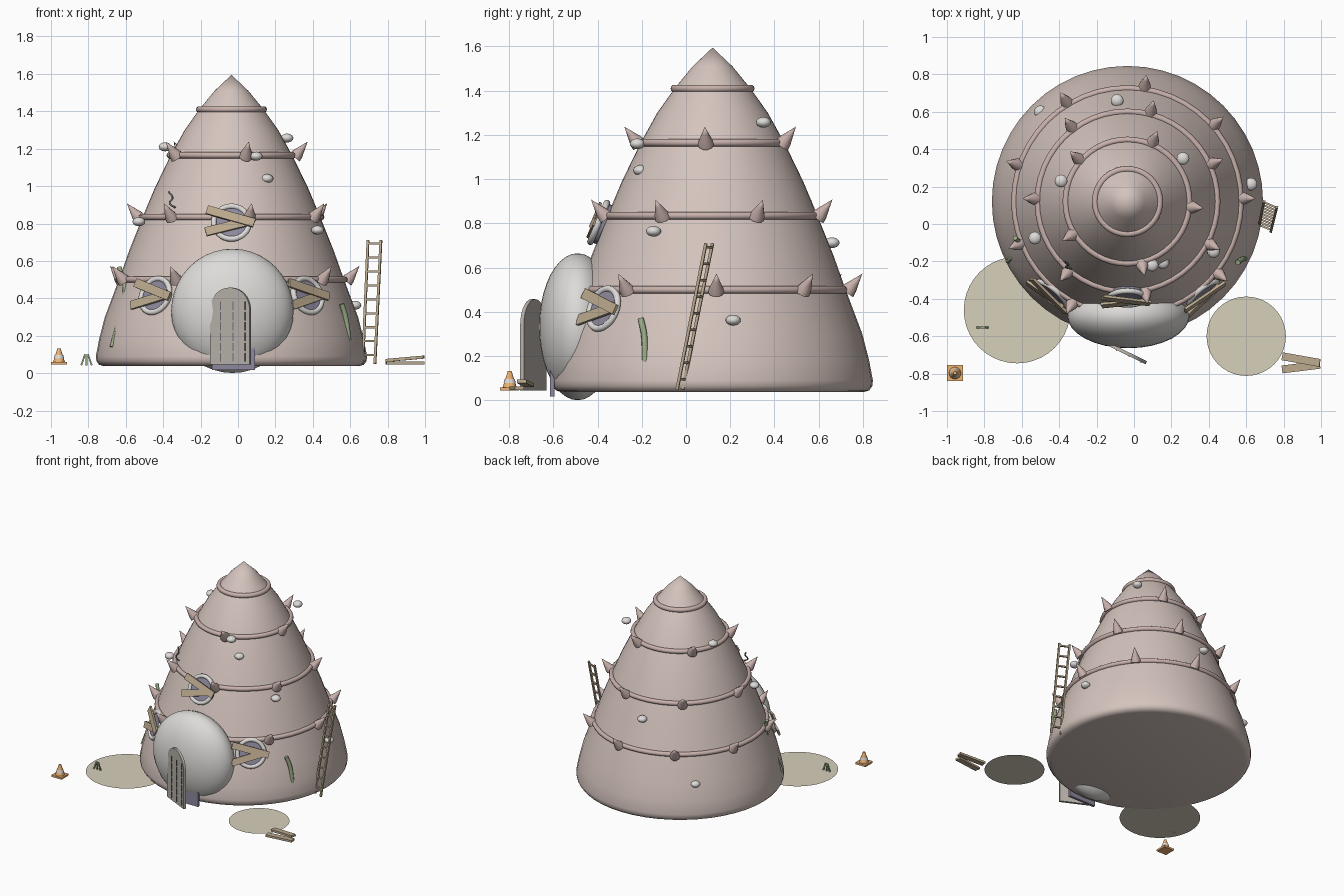
import bpy, bmesh
from math import radians, sin, cos, pi, tau
from mathutils import Matrix, Vector

if "Cube" in bpy.data.objects:
    bpy.data.objects.remove(bpy.data.objects["Cube"])

CX, CY = -0.035, 0.12  # axis of the conical shell


def mat(name, r, g, b):
    m = bpy.data.materials.new(name)
    m.diffuse_color = (r, g, b, 1)
    m.use_nodes = True
    m.node_tree.nodes["Principled BSDF"].inputs["Base Color"].default_value = m.diffuse_color
    return m


SHELL = mat("shell", .66, .55, .51)
RIDGE = mat("ridge", .58, .44, .41)
PALE = mat("pale", .72, .71, .69)
DOOR = mat("door_wood", .48, .44, .40)
DARK = mat("dark_glass", .27, .25, .34)
WOOD = mat("plank_wood", .50, .40, .27)
SAND = mat("sand", .68, .63, .50)
WEED = mat("weed", .33, .42, .24)
ORANGE = mat("orange", .85, .45, .18)
BLACK = mat("charcoal", .15, .15, .16)


def finish(bm, name, m, matrix=Matrix(), smooth=True):
    bmesh.ops.recalc_face_normals(bm, faces=bm.faces)
    me = bpy.data.meshes.new(name)
    bm.to_mesh(me)
    bm.free()
    ob = bpy.data.objects.new(name, me)
    bpy.context.collection.objects.link(ob)
    ob.matrix_world = matrix
    me.materials.append(m)
    if smooth:
        bpy.ops.object.select_all(action='DESELECT')
        ob.select_set(True)
        bpy.context.view_layer.objects.active = ob
        bpy.ops.object.shade_smooth_by_angle(angle=radians(40))
    return ob


def lathe(name, pts, m, matrix, segs=48, closed=False):
    bm = bmesh.new()
    vs = [bm.verts.new((r, 0, z)) for r, z in pts]
    es = [bm.edges.new(p) for p in zip(vs, vs[1:])]
    if closed:
        es.append(bm.edges.new((vs[-1], vs[0])))
    bmesh.ops.spin(bm, geom=vs + es, cent=(0, 0, 0), axis=(0, 0, 1), angle=tau, steps=segs)
    bmesh.ops.remove_doubles(bm, verts=bm.verts, dist=1e-5)
    return finish(bm, name, m, matrix)


def torus(name, R, r, m, matrix, segs=48):
    pts = [(R + r * cos(i * tau / 10), r * sin(i * tau / 10)) for i in range(10)]
    return lathe(name, pts, m, matrix, segs, True)


def ball(name, loc, radii, m, u=24, v=16):
    bm = bmesh.new()
    bmesh.ops.create_uvsphere(bm, u_segments=u, v_segments=v, radius=1)
    return finish(bm, name, m, Matrix.Translation(loc) @ Matrix.Diagonal((*radii, 1)))


def box(name, size, m, matrix):
    bm = bmesh.new()
    bmesh.ops.create_cube(bm, size=1, matrix=Matrix.Diagonal((*size, 1)))
    return finish(bm, name, m, matrix, False)


def bar(name, a, b, w, m):
    a, b = Vector(a), Vector(b)
    q = (b - a).to_track_quat('Z', 'Y').to_matrix().to_4x4()
    return box(name, (w, w, (b - a).length), m, Matrix.Translation((a + b) / 2) @ q)


def arch(name, w, h, d, m, matrix):
    # round-topped slab standing on z = 0
    bm = bmesh.new()
    r = w / 2
    pts = [(-r, 0), (r, 0)] + [(r * cos(i * pi / 14), h - r + r * sin(i * pi / 14)) for i in range(15)]
    f = bm.faces.new([bm.verts.new((x, -d / 2, z)) for x, z in pts])
    ext = bmesh.ops.extrude_face_region(bm, geom=[f])['geom']
    bmesh.ops.translate(bm, vec=(0, d, 0), verts=[v for v in ext if isinstance(v, bmesh.types.BMVert)])
    return finish(bm, name, m, matrix)


def strand(name, pts, r, m, flat=1.0):
    cu = bpy.data.curves.new(name, 'CURVE')
    cu.dimensions = '3D'
    cu.bevel_depth, cu.bevel_resolution, cu.use_fill_caps = r, 2, True
    cu.resolution_u = 8
    sp = cu.splines.new('BEZIER')
    sp.bezier_points.add(len(pts) - 1)
    for p, c in zip(sp.bezier_points, pts):
        p.co = c
        p.handle_left_type = p.handle_right_type = 'AUTO'
    ob = bpy.data.objects.new(name, cu)
    bpy.context.collection.objects.link(ob)
    cu.materials.append(m)


def on_shell(az, r, z, tilt):
    # frame on the shell: X sideways, Y up the slope, Z outward
    a, t = radians(az), radians(tilt)
    out = Vector((cos(a), sin(a), 0))
    up = Vector((0, 0, 1))
    side = Vector((-sin(a), cos(a), 0))
    rot = Matrix((side, up * cos(t) - out * sin(t), out * cos(t) + up * sin(t))).transposed()
    return Matrix.Translation((CX + r * cos(a), CY + r * sin(a), z)) @ rot.to_4x4()


AXIS = Matrix.Translation((CX, CY, 0))

# Conical shell
lathe("shell_body", [(0, .037), (.68, .037), (.708, .045), (.722, .065), (.725, .09), (.708, .18),
                     (.677, .3), (.602, .5), (.545, .66), (.475, .835), (.41, .99), (.325, 1.165),
                     (.25, 1.3), (.172, 1.41), (.09, 1.51), (0, 1.595)], SHELL, AXIS)

# Ridges with thorny spikes: z, radius, spike count, first angle
for i, (z, r, n, a0) in enumerate([(.5, .605, 9, 1.5), (.835, .48, 7, 24), (1.165, .33, 5, -5), (1.41, .173, 0, 0)]):
    torus(f"ridge_{i}", r, .017, RIDGE, AXIS @ Matrix.Translation((0, 0, z)))
    for k in range(n):
        fr = on_shell(a0 + k * 360 / n, r + .01, z - .01, 50)
        lathe(f"spike_{i}_{k}", [(0, 0), (.036, 0), (.031, .025), (.014, .07), (0, .108)], RIDGE, fr, 10)

# Barnacles
for i, p in enumerate([(-.09, .66, .713), (-.5, .6, .3), (.262, .35, 1.257), (-.39, .23, 1.21), (.625, .213, .363),
                       (-.53, -.075, .81), (.097, -.22, 1.16), (.155, -.205, 1.04), (.425, -.147, .765)]):
    ball(f"barnacle_{i}", p, (.034, .034, .024), PALE, 16, 10)

# Domed porch, dark doorway and open door
ball("porch_dome", (-.03, -.49, .333), (.327, .174, .332), PALE, 32, 20)
arch("doorway", .23, .39, .02, DARK, Matrix.Translation((-.025, -.605, .018)))
door = Matrix.Translation((-.04, -.69, .045)) @ Matrix.Rotation(radians(-26), 4, 'Z')
arch("door", .235, .413, .018, DOOR, door)
for i, x in enumerate((-.055, .02, .09)):
    for k in range(6):
        box(f"door_seam_{i}_{k}", (.006, .004, .045), BLACK,
            door @ Matrix.Translation((x, -.01, .04 + k * .055)))

# Boarded portholes
for name, az, r, z, t in [("upper", -90, .515, .805, 23), ("left", -129.5, .64, .415, 18), ("right", -50.5, .64, .415, 18)]:
    f = on_shell(az, r, z, t)
    torus(name + "_porthole_rim", .095, .015, PALE, f, 32)
    lathe(name + "_porthole_glass", [(0, -.03), (.095, -.03), (.095, .004), (0, .004)], DARK, f, 32)
    for k, (x, y, d, rz) in enumerate([(-.005, .025, .026, -17), (-.02, -.03, .018, 15)]):
        box(f"{name}_board_{k}", (.265 - .02 * k, .048, .014), WOOD,
            f @ Matrix.Translation((x, y, d)) @ Matrix.Rotation(radians(rz), 4, 'Z'))

# Ladder
a0, a1 = Vector((.667, -.015, .05)), Vector((.695, .12, .71))
b0, b1 = Vector((.732, -.04, .05)), Vector((.764, .09, .71))
bar("ladder_rail_left", a0, a1, .013, WOOD)
bar("ladder_rail_right", b0, b1, .013, WOOD)
for k in range(9):
    t = .07 + k * .113
    bar(f"ladder_rung_{k}", a0.lerp(a1, t), b0.lerp(b1, t), .011, WOOD)

# Sand patches
for name, x, y, r in [("sand_patch_left", -.625, -.46, .285), ("sand_patch_right", .6, -.6, .212)]:
    bm = bmesh.new()
    bmesh.ops.create_circle(bm, cap_ends=True, segments=40, radius=r)
    finish(bm, name, SAND, Matrix.Translation((x, y, .042)), False)

# Loose planks
for k, (y, z, rz, ry) in enumerate([(-.765, .055, 7, 0), (-.725, .077, -10, -5)]):
    box(f"loose_plank_{k}", (.205, .042, .016), WOOD, Matrix.Translation((.893, y, z))
        @ Matrix.Rotation(radians(rz), 4, 'Z') @ Matrix.Rotation(radians(ry), 4, 'Y'))

# Warning cone
P = Matrix.Translation((-.957, -.797, .045))
box("warning_cone_base", (.086, .086, .014), ORANGE, P @ Matrix.Translation((0, 0, .007)))
lathe("warning_cone_body", [(.032, .014), (.022, .045), (.011, .08), (.009, .088), (0, .088)], ORANGE, P, 16)
lathe("warning_cone_band", [(.0275, .034), (.0225, .052)], PALE, P, 16)

# Seaweed strands, a dark tendril and a small tuft
strand("weed_left", [(-.635, -.075, .567), (-.605, -.11, .46), (-.63, -.16, .31), (-.675, -.2, .14)], .012, WEED)
strand("weed_right", [(.555, -.205, .37), (.575, -.19, .3), (.593, -.185, .175)], .014, WEED)
strand("tendril", [(-.37, -.2, .97), (-.35, -.22, .935), (-.365, -.23, .91), (-.335, -.24, .885)], .005, BLACK)
for k, x in enumerate((-.838, -.81, -.782)):
    bar(f"tuft_blade_{k}", (x, -.553, .042), (-.81 + (k - 1) * .008, -.553, .1), .009, WEED)
